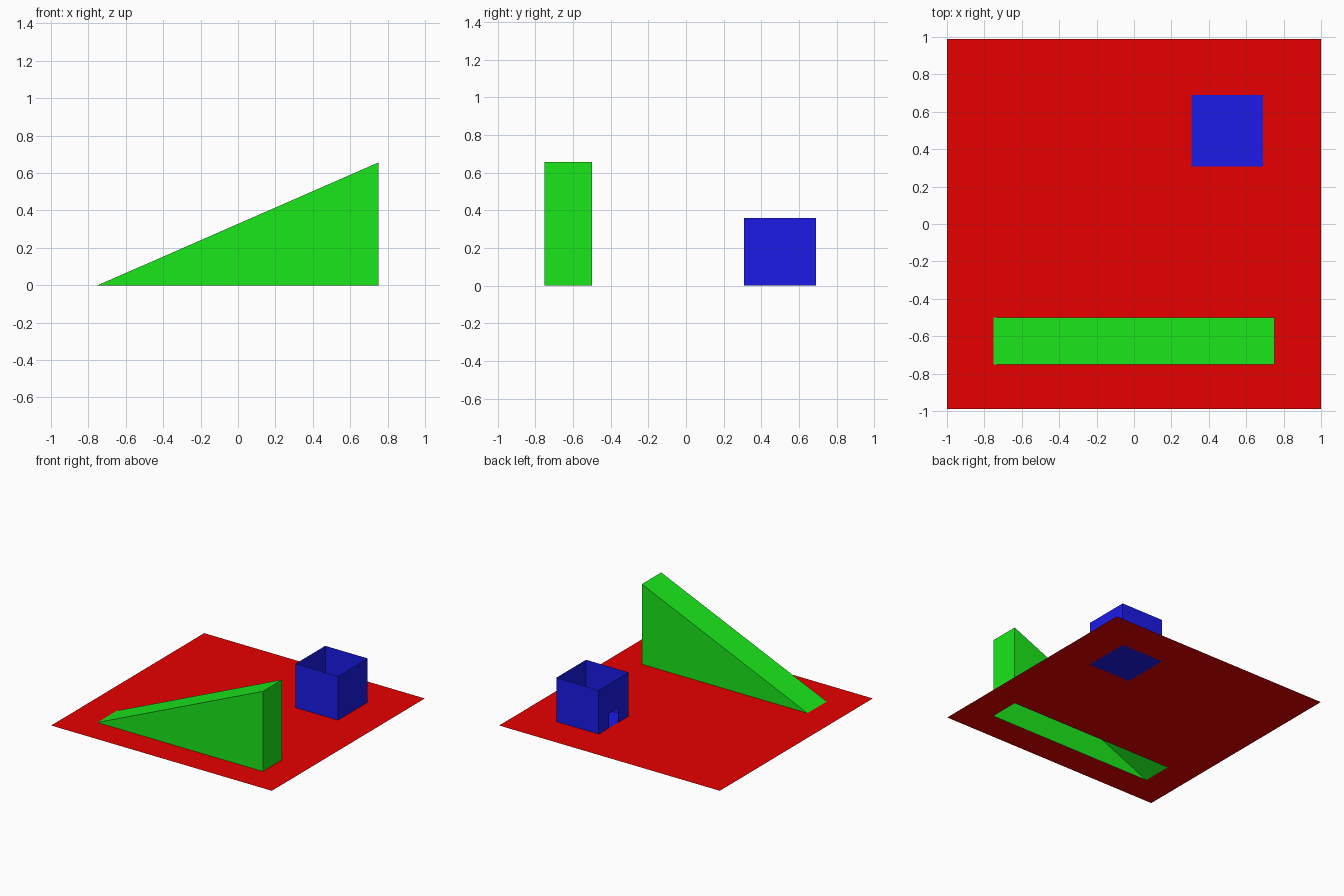
import bpy, bmesh

cube = bpy.data.objects.get("Cube")
if cube:
    bpy.data.objects.remove(cube, do_unlink=True)


def material(name, rgb):
    mat = bpy.data.materials.new(name)
    mat.use_nodes = True
    color = (*rgb, 1.0)
    mat.diffuse_color = color
    mat.node_tree.nodes["Principled BSDF"].inputs["Base Color"].default_value = color
    return mat


def finish(bm, name, mat):
    """Weld the sheets and link them as one flat-shaded object."""
    bmesh.ops.remove_doubles(bm, verts=bm.verts, dist=1e-5)
    mesh = bpy.data.meshes.new(name)
    bm.to_mesh(mesh)
    bm.free()
    mesh.materials.append(mat)
    obj = bpy.data.objects.new(name, mesh)
    bpy.context.collection.objects.link(obj)


def sheet(bm, us, vs, place, holes=()):
    """Grid of quads over the cuts us and vs, leaving out rectangular holes."""
    for u0, u1 in zip(us, us[1:]):
        for v0, v1 in zip(vs, vs[1:]):
            u, v = (u0 + u1) / 2, (v0 + v1) / 2
            if any(a < u < b and c < v < d for a, b, c, d in holes):
                continue
            corners = ((u0, v0), (u1, v0), (u1, v1), (u0, v1))
            bm.faces.new([bm.verts.new(place(*c)) for c in corners])


red = material("red", (0.8, 0.0, 0.0))
green = material("green", (0.011, 0.8, 0.011))
blue = material("blue", (0.011, 0.011, 0.8))

# Footprints: x min, x max, y min, y max
RAMP = (-0.75, 0.75, -0.75, -0.5)
BOX = (0.307, 0.691, 0.307, 0.691)
RAMP_TOP, BOX_TOP = 0.656, 0.36

# Ground sheet, open under the ramp and the box
bm = bmesh.new()
sheet(bm, sorted([-1, 1, *RAMP[:2], *BOX[:2]]),
      sorted([-0.99, 0.99, *RAMP[2:], *BOX[2:]]),
      lambda x, y: (x, y, 0), (RAMP, BOX))
finish(bm, "ground", red)

# Wedge ramp without an underside
x0, x1, y0, y1 = RAMP
bm = bmesh.new()
front, back = ([bm.verts.new(p) for p in ((x0, y, 0), (x1, y, 0), (x1, y, RAMP_TOP))]
               for y in (y0, y1))
bm.faces.new(front)
bm.faces.new(back[::-1])
bm.faces.new((front[1], back[1], back[2], front[2]))
bm.faces.new((front[0], front[2], back[2], back[0]))
finish(bm, "ramp", green)

# Open-topped box: floor, three plain walls and one wall with a doorway
x0, x1, y0, y1 = BOX
door = (0.44, 0.56, 0, 0.12)
height = (0, BOX_TOP)
bm = bmesh.new()
sheet(bm, (x0, x1), (y0, y1), lambda x, y: (x, y, 0))
sheet(bm, (x0, x1), height, lambda x, z: (x, y0, z))
sheet(bm, (x1, x0), height, lambda x, z: (x, y1, z))
sheet(bm, (y0, y1), height, lambda y, z: (x1, y, z))
sheet(bm, (y1, door[1], door[0], y0), (0, door[3], BOX_TOP),
      lambda y, z: (x0, y, z), (door,))
finish(bm, "box", blue)
